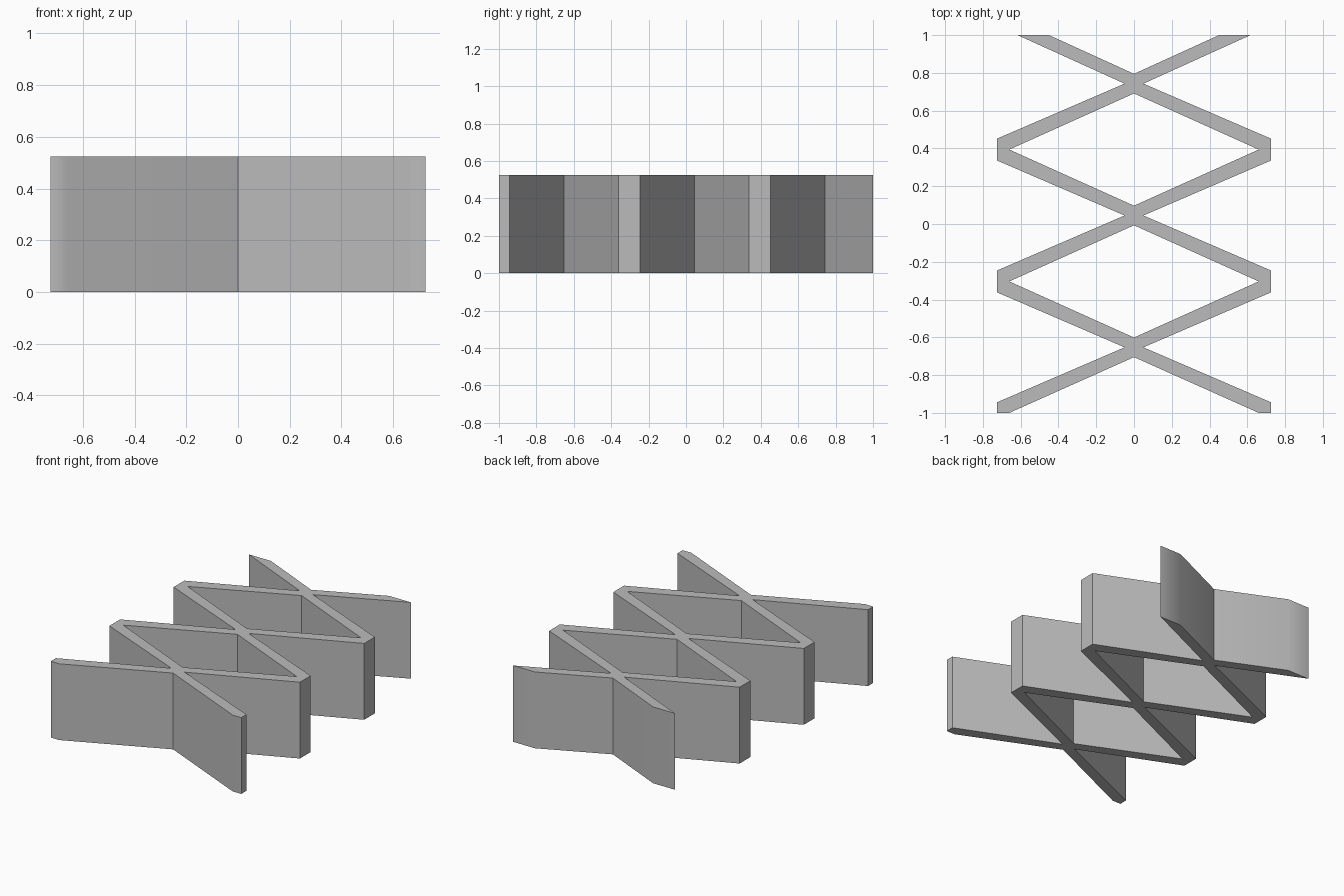
import bpy
import bmesh

cube = bpy.data.objects.get("Cube")
if cube:
    bpy.data.objects.remove(cube, do_unlink=True)

HEIGHT = 0.525
HALF_WIDTH = 0.725
PITCH = 0.698        # spacing of the crossings along y
FIRST = -0.653       # y of the front crossing
HUB = 0.052          # half depth of a crossing
TAB = 0.058          # half depth of a side end
NOTCH = 0.05         # half width of a crossing

# Plain grey material
grey = bpy.data.materials.new("plain grey")
grey.use_nodes = True
colour = (0.5, 0.5, 0.5, 1)
grey.diffuse_color = colour
grey.node_tree.nodes["Principled BSDF"].inputs["Base Color"].default_value = colour


def arm_outline(centre, way, last):
    """Outline of one right-hand arm; way is +1 to the back, -1 to the front."""
    if last:    # the two back arms are cut off flat
        return [(0, centre), (NOTCH, centre), (0.617, 1), (0.45, 1), (0, centre + HUB)]
    tip = max(centre + way * PITCH / 2, -1)
    shoulder = centre + way * (PITCH / 2 - TAB)
    return [(0, centre), (NOTCH, centre), (HALF_WIDTH, shoulder),
            (HALF_WIDTH, tip), (0.66, tip), (0, centre + way * HUB)]


# Flat lattice of crossing arms, mirrored left and right
bm = bmesh.new()
for i in range(3):
    centre = FIRST + i * PITCH
    for way in (-1, 1):
        outline = arm_outline(centre, way, i == 2 and way == 1)
        for side in (-1, 1):
            points = [bm.verts.new((side * x, y, 0)) for x, y in outline]
            bm.faces.new(points if side * way > 0 else points[::-1])
bmesh.ops.remove_doubles(bm, verts=bm.verts, dist=0.002)

# Raise the lattice into upright walls
raised = bmesh.ops.extrude_face_region(bm, geom=bm.faces[:], use_keep_orig=True)
top = [v for v in raised["geom"] if isinstance(v, bmesh.types.BMVert)]
bmesh.ops.translate(bm, verts=top, vec=(0, 0, HEIGHT))
bmesh.ops.recalc_face_normals(bm, faces=bm.faces)

mesh = bpy.data.meshes.new("lattice_walls")
bm.to_mesh(mesh)
bm.free()
mesh.materials.append(grey)
lattice = bpy.data.objects.new("lattice_walls", mesh)
bpy.context.collection.objects.link(lattice)

# Soft shading on the shallow bends, sharp everywhere else
bpy.ops.object.select_all(action="DESELECT")
lattice.select_set(True)
bpy.context.view_layer.objects.active = lattice
bpy.ops.object.shade_smooth_by_angle(angle=0.524)
weighted = lattice.modifiers.new("even_shading", "WEIGHTED_NORMAL")
weighted.keep_sharp = True
